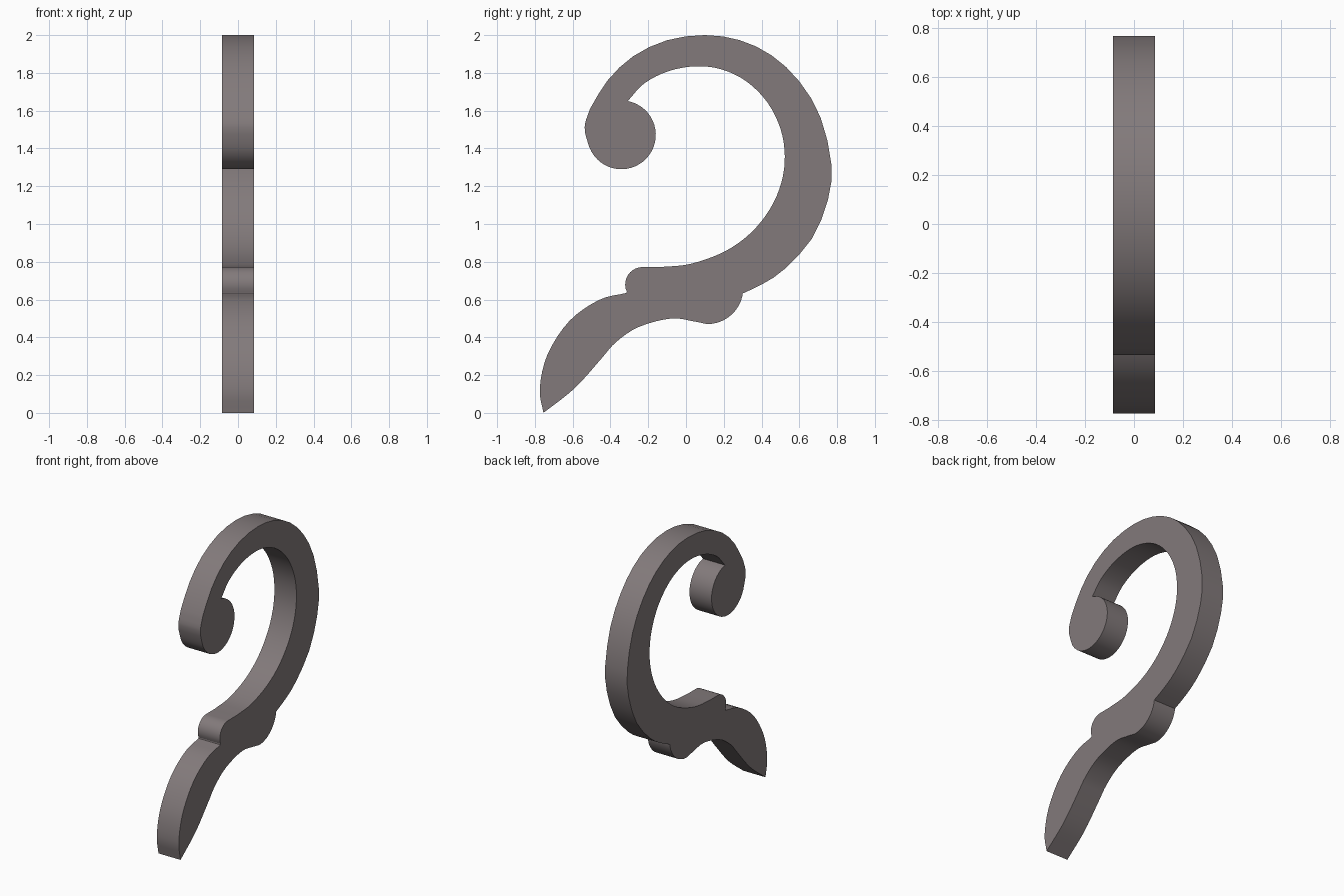
import bpy, bmesh
from math import sin, cos, radians

if "Cube" in bpy.data.objects:
    bpy.data.objects.remove(bpy.data.objects["Cube"])

HALF = 0.085


def spline(pts, steps=4):
    """Smooth run through the given (y, z) points."""
    p = [tuple(2 * a - b for a, b in zip(pts[0], pts[1]))] + pts
    p.append(tuple(2 * a - b for a, b in zip(pts[-1], pts[-2])))
    out = []
    for i in range(1, len(p) - 2):
        for s in range(steps):
            t = s / steps
            out.append(tuple(0.5 * (2 * b + (c - a) * t + (2 * a - 5 * b + 4 * c - d) * t * t
                                    + (3 * b - a - 3 * c + d) * t ** 3)
                             for a, b, c, d in zip(*p[i - 1:i + 3])))
    return out + [pts[-1]]


def arc(cy, cz, r, a0, a1, n):
    return [(cy + r * cos(radians(a0 + (a1 - a0) * i / n)),
             cz + r * sin(radians(a0 + (a1 - a0) * i / n))) for i in range(n + 1)]


# leaf-shaped tail, upper edge
outline = spline([(-0.755, 0), (-0.774, 0.13), (-0.733, 0.31), (-0.617, 0.487),
                  (-0.46, 0.598), (-0.315, 0.635)])
# small upper knob
outline += arc(-0.23, 0.68, 0.092, 205, 90, 10)
# inside of the hook
outline += spline([(-0.14, 0.772), (0.02, 0.788), (0.20, 0.852), (0.34, 0.95),
                   (0.445, 1.08), (0.505, 1.22), (0.523, 1.36), (0.50, 1.505),
                   (0.43, 1.645), (0.32, 1.755), (0.19, 1.818), (0.055, 1.835),
                   (-0.09, 1.81), (-0.22, 1.745), (-0.308, 1.651)])
# round curl end
outline += arc(-0.342, 1.472, 0.182, 78, -165, 32)
# outside of the hook
outline += spline([(-0.533, 1.475), (-0.535, 1.53), (-0.508, 1.61)], 3)[:-1]
outline += spline([(-0.508, 1.61), (-0.415, 1.76), (-0.28, 1.888), (-0.10, 1.973),
                   (0.10, 2.0), (0.285, 1.973), (0.453, 1.893), (0.60, 1.755),
                   (0.712, 1.565), (0.769, 1.32), (0.752, 1.13), (0.665, 0.92),
                   (0.52, 0.76), (0.41, 0.685), (0.30, 0.632)], 2)
# lower knob
outline += arc(0.113, 0.66, 0.19, -12, -90, 9)
# leaf-shaped tail, lower edge
outline += spline([(0.055, 0.482), (-0.077, 0.50), (-0.25, 0.455), (-0.37, 0.375),
                   (-0.45, 0.285), (-0.59, 0.13), (-0.755, 0)])[:-1]

# flat slab cut to the outline
bm = bmesh.new()
face = bm.faces.new([bm.verts.new((-HALF, y, z)) for y, z in outline])
ext = bmesh.ops.extrude_face_region(bm, geom=[face], use_keep_orig=True)
bmesh.ops.translate(bm, vec=(2 * HALF, 0, 0),
                    verts=[v for v in ext["geom"] if isinstance(v, bmesh.types.BMVert)])
bmesh.ops.recalc_face_normals(bm, faces=bm.faces)
bmesh.ops.triangulate(bm, faces=[f for f in bm.faces if len(f.verts) > 4])
mesh = bpy.data.meshes.new("scroll_hook")
bm.to_mesh(mesh)
bm.free()
hook = bpy.data.objects.new("scroll_hook", mesh)
bpy.context.collection.objects.link(hook)

# dark warm grey metal
metal = bpy.data.materials.new("dark_metal")
metal.diffuse_color = (0.225, 0.195, 0.198, 1)
metal.use_nodes = True
metal.node_tree.nodes["Principled BSDF"].inputs["Base Color"].default_value = metal.diffuse_color
mesh.materials.append(metal)

bpy.context.view_layer.objects.active = hook
hook.select_set(True)
bpy.ops.object.shade_smooth_by_angle(angle=radians(30))
